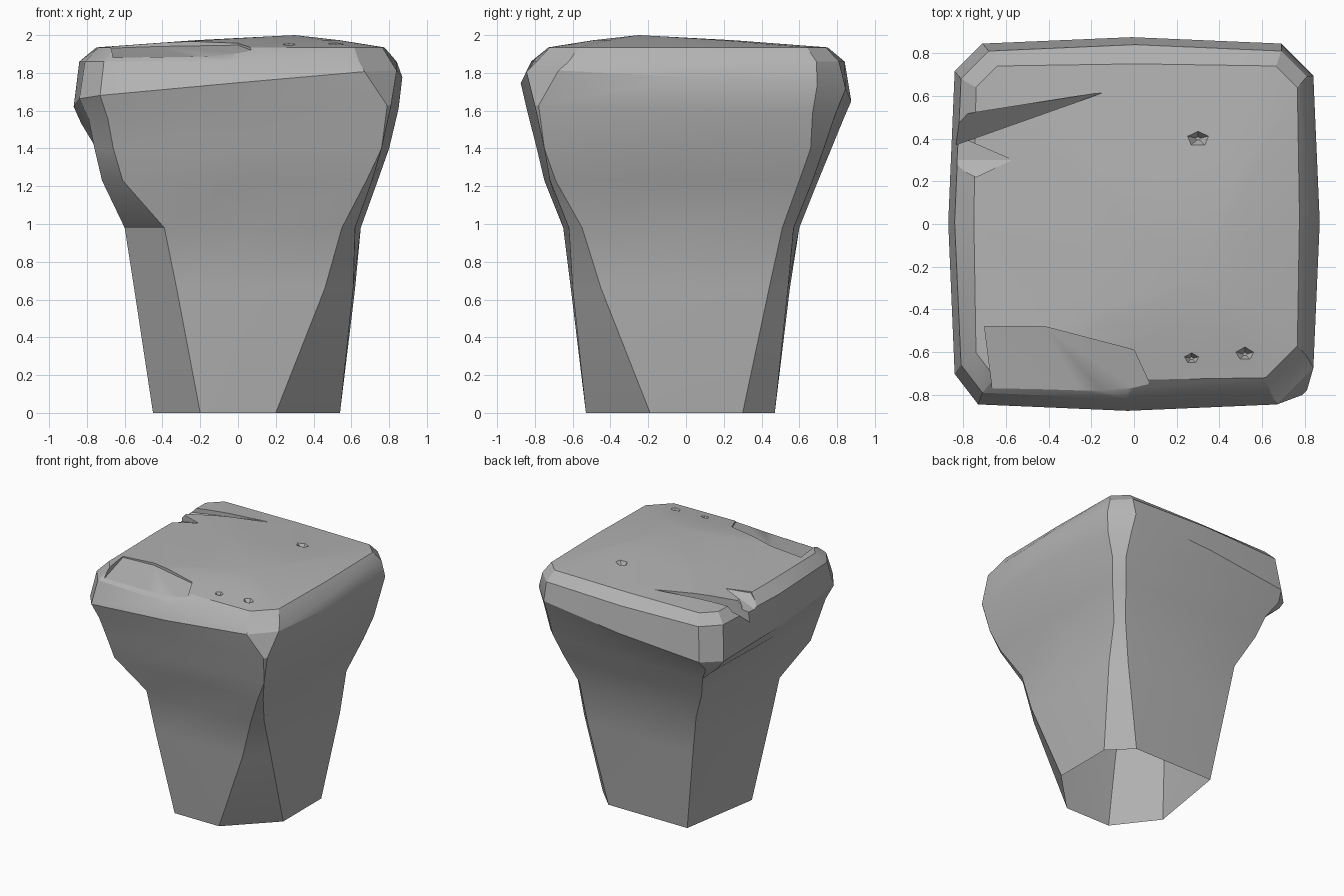
import bpy, bmesh, math
from mathutils import Vector

cube = bpy.data.objects.get("Cube")
if cube:
    bpy.data.objects.remove(cube, do_unlink=True)

stone = bpy.data.materials.new("grey stone")
stone.use_nodes = True
grey = (0.45, 0.45, 0.45, 1)
stone.diffuse_color = grey
stone.node_tree.nodes["Principled BSDF"].inputs["Base Color"].default_value = grey


def make_object(name, bm):
    bmesh.ops.recalc_face_normals(bm, faces=bm.faces[:])
    mesh = bpy.data.meshes.new(name)
    bm.to_mesh(mesh)
    bm.free()
    mesh.materials.append(stone)
    obj = bpy.data.objects.new(name, mesh)
    bpy.context.scene.collection.objects.link(obj)
    return obj


def section(z, x0, x1, y0, y1, bulge, fl, fr, br, bl, tilt=0):
    """Box outline with four cut corners and a slightly bowed middle on each side."""
    left, right, front, back = x0 + bulge, x1 - bulge, y0 + bulge, y1 - bulge
    back_left = [(left + bl, back), (left, back - bl)]
    if z < 1.5:  # this corner is a single edge low down
        back_left = [(left + bl, back)] * 2
    c = [(left + fl, front), (right - fr, front), (right, front + fr),
         (right, back - br), (right - br, back), *back_left, (left, front + fl * 1.3)]
    outward = [(0, -bulge), (bulge, 0), (0, bulge), (-bulge, 0)]
    points = []
    for side, push in enumerate(outward):
        a, b = Vector(c[side * 2]), Vector(c[side * 2 + 1])
        points += [a, (a + b) / 2 + Vector(push), b]
    return [(p.x, p.y, z + tilt * (.09 * p.x - .055 * p.y)) for p in points]


# Block: stacked sections from the foot to the rim
sections = [
    section(0, -.45, .54, -.53, .47, 0, .25, .34, .17, .11),
    section(.66, -.56, .62, -.61, .55, .01, .225, .15, .10, .11),
    section(.98, -.63, .65, -.65, .60, .03, .21, .07, .06, .11),
    section(1.23, -.75, .74, -.75, .70, .03, .11, .03, .07, .11),
    section(1.4, -.80, .80, -.79, .77, .04, .10, 0, .07, .10),
    section(1.57, -.83, .85, -.84, .83, .04, .10, .02, .12, .06, tilt=.5),
    section(1.7, -.87, .87, -.875, .875, .03, .11, .17, .15, .13, tilt=1),
    section(1.86, -.84, .84, -.82, .84, .03, .10, .17, .12, .13),
    section(1.935, -.75, .775, -.73, .75, .01, .09, .15, .10, .10),
]
bm = bmesh.new()
rings = [[bm.verts.new(p) for p in ring] for ring in sections]
count = len(rings[0])
for low, high in zip(rings, rings[1:]):
    for i in range(count):
        j = (i + 1) % count
        bm.faces.new((low[i], low[j], high[j], high[i]))
bm.faces.new(rings[0])

# Worn top rising to a low off-centre peak
peak = Vector((.3, -.25, 2))
inner = []
for v in rings[-1]:
    p = v.co.lerp(peak, .5)
    p.z = 1.973
    inner.append(bm.verts.new(p))
top = bm.verts.new(peak)
for i in range(count):
    j = (i + 1) % count
    bm.faces.new((rings[-1][i], rings[-1][j], inner[j], inner[i]))
    bm.faces.new((inner[i], inner[j], top))
bmesh.ops.remove_doubles(bm, verts=bm.verts[:], dist=.001)
block = make_object("stone_block", bm)


def carve(name, bm):
    cutter = make_object(name, bm)
    cutter.hide_render = True
    mod = block.modifiers.new(name, "BOOLEAN")
    mod.operation = "DIFFERENCE"
    mod.solver = "EXACT"
    mod.object = cutter
    bpy.context.view_layer.objects.active = block
    bpy.ops.object.modifier_apply(modifier=name)
    bpy.data.objects.remove(cutter, do_unlink=True)


def carve_hull(name, points):
    """Cut away everything above the given points."""
    bm = bmesh.new()
    for p in points:
        bm.verts.new(p)
        bm.verts.new(Vector(p) + Vector((0, 0, .5)))
    bmesh.ops.convex_hull(bm, input=bm.verts[:])
    carve(name, bm)


# Crack across the back right of the top
carve_hull("top_crack", [(-.13, .62, 1.95), (-.75, .52, 1.93), (-.95, .49, 1.88),
                         (-.95, .33, 1.74)])
# Small chip beside the crack
carve_hull("edge_chip", [(-.57, .3, 1.945), (-.74, .22, 1.925), (-.9, .3, 1.82),
                         (-.8, .4, 1.86)])
# Worn patch on the front rim
carve_hull("front_chip", [(-.7, -.48, 1.93), (-.42, -.48, 1.94), (0, -.59, 1.947),
                          (.07, -.74, 1.92), (0, -.95, 1.86), (-.64, -.95, 1.85)])

# Small pits in the top
for i, (x, y, size) in enumerate([(.3, .4, .06), (.27, -.63, .05), (.52, -.61, .06)]):
    bm = bmesh.new()
    bmesh.ops.create_cone(bm, cap_ends=True, segments=5, radius1=size * .2,
                          radius2=size * 1.8, depth=.1)
    bmesh.ops.scale(bm, vec=(1, .7, 1), verts=bm.verts[:])
    bmesh.ops.translate(bm, vec=(x, y, 1.97), verts=bm.verts[:])
    carve("pit_%d" % i, bm)

# The foot is open underneath
bm = bmesh.new()
bm.from_mesh(block.data)
foot = [f for f in bm.faces if all(v.co.z < .01 for v in f.verts)]
bmesh.ops.delete(bm, geom=foot, context="FACES")
bm.to_mesh(block.data)
bm.free()

# Soft shading inside each worn face, crisp broken edges
bpy.ops.object.select_all(action="DESELECT")
block.select_set(True)
bpy.context.view_layer.objects.active = block
bpy.ops.object.shade_smooth_by_angle(angle=math.radians(28))
